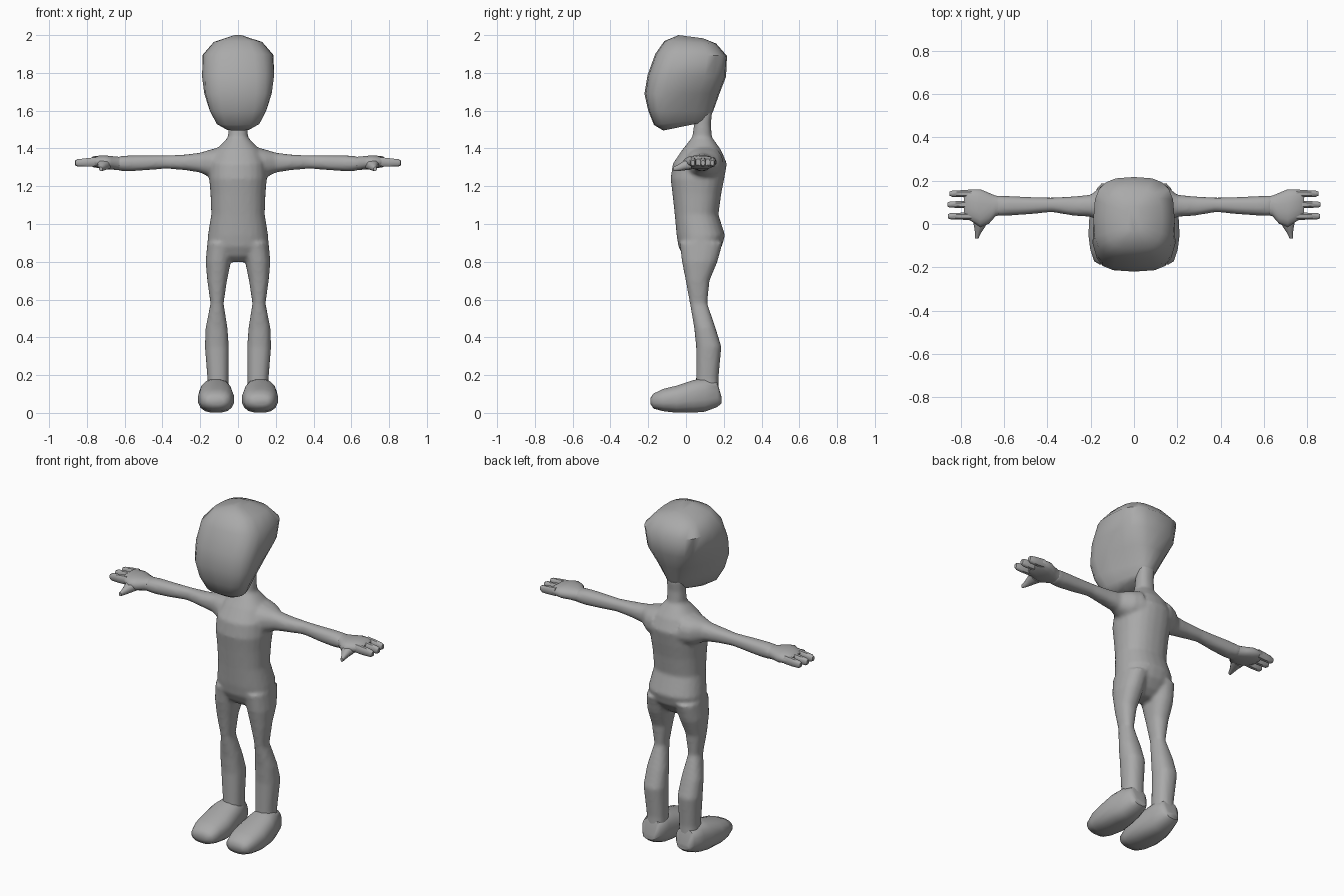
import bpy, bmesh, math

grey = bpy.data.materials.new("plain_grey")
grey.diffuse_color = (0.4, 0.4, 0.4, 1)


def spow(v, e):
    return math.copysign(abs(v) ** e, v)


def skin(bm, loops):
    """Bridge a list of point loops and cap both ends."""
    rows = [[bm.verts.new(p) for p in loop] for loop in loops]
    n = len(rows[0])
    for a, b in zip(rows, rows[1:]):
        for i in range(n):
            j = (i + 1) % n
            bm.faces.new((a[i], a[j], b[j], b[i]))
    bm.faces.new(rows[0][::-1])
    bm.faces.new(rows[-1])


def loft(bm, axis, rings, n=16, p=2.3, s=1):
    """Rings are (position along axis, a min, a max, b min, b max); s=-1 mirrors in x."""
    loops = []
    for t, a0, a1, b0, b1 in rings:
        loop = []
        for i in range(n):
            ang = 2 * math.pi * (i + 0.5) / n
            a = (a0 + a1) / 2 + (a1 - a0) / 2 * spow(math.cos(ang), 2 / p)
            b = (b0 + b1) / 2 + (b1 - b0) / 2 * spow(math.sin(ang), 2 / p)
            x, y, z = {'x': (t, a, b), 'y': (a, t, b), 'z': (a, b, t)}[axis]
            loop.append((s * x, y, z))
        loops.append(loop)
    skin(bm, loops)


def finish(name, bm, angle=50):
    bmesh.ops.recalc_face_normals(bm, faces=bm.faces)
    me = bpy.data.meshes.new(name)
    bm.to_mesh(me)
    bm.free()
    me.materials.append(grey)
    ob = bpy.data.objects.new(name, me)
    bpy.context.collection.objects.link(ob)
    bpy.ops.object.select_all(action='DESELECT')
    ob.select_set(True)
    bpy.context.view_layer.objects.active = ob
    bpy.ops.object.shade_smooth_by_angle(angle=math.radians(angle))
    return ob


# body: torso, neck, legs and arms fused into one skin
torso = [(.80, .06, .02, .11), (.83, .12, -.015, .15), (.88, .163, -.04, .19),
         (.94, .16, -.05, .207), (1.05, .142, -.06, .172), (1.16, .146, -.072, .187),
         (1.24, .153, -.082, .203), (1.32, .15, -.07, .217), (1.39, .118, -.022, .187),
         (1.46, .052, .033, .137), (1.53, .05, .043, .132), (1.60, .05, .05, .14)]
leg = [(.10, .05, .165, .05, .175), (.18, .05, .162, .053, .172), (.35, .048, .176, .053, .188),
       (.45, .055, .172, .043, .157), (.58, .076, .146, .02, .113), (.70, .058, .163, -.002, .125),
       (.80, .037, .172, -.022, .167), (.90, .02, .163, -.035, .195)]
arm = [(.09, -.01, .20, 1.235, 1.41), (.145, .005, .18, 1.245, 1.395), (.20, .033, .135, 1.272, 1.378),
       (.28, .038, .128, 1.285, 1.368), (.38, .055, .122, 1.293, 1.363), (.48, .045, .125, 1.285, 1.363),
       (.58, .038, .13, 1.278, 1.363), (.64, .036, .132, 1.282, 1.358)]
bm = bmesh.new()
loft(bm, 'z', [(z, -w, w, f, b) for z, w, f, b in torso], n=24)
for s in (1, -1):
    loft(bm, 'z', leg, s=s)
    loft(bm, 'x', arm, s=s)
body = finish("body", bm)
rm = body.modifiers.new("fuse", 'REMESH')
rm.mode = 'VOXEL'
rm.voxel_size = 0.01
rm.use_smooth_shade = True
sm = body.modifiers.new("soften", 'SMOOTH')
sm.factor = 0.5
sm.iterations = 6

# head: wide face, back tapering down to the neck
# (front z, back z, front y, back y, front half width, back half width)
head = [(1.495, 1.54, -.12, .10, .08, .04), (1.525, 1.555, -.17, .125, .145, .045),
        (1.60, 1.60, -.20, .145, .19, .06), (1.69, 1.69, -.22, .177, .212, .11),
        (1.79, 1.78, -.203, .212, .21, .165), (1.90, 1.89, -.163, .217, .19, .185),
        (1.968, 1.955, -.115, .16, .13, .13), (2.0, 1.983, -.04, .09, .03, .03)]
n, e = 20, 2 / 3
loops = []
for zf, zb, yf, yb, wf, wb in head:
    loop = []
    for i in range(n):
        ang = 2 * math.pi * i / n
        u, v = spow(math.cos(ang), e), spow(math.sin(ang), e)
        k = (v + 1) / 2
        loop.append((u * (wf + (wb - wf) * k), yf + (yb - yf) * k, zf + (zb - zf) * k))
    loops.append(loop)
bm = bmesh.new()
skin(bm, loops)
finish("head", bm)

# hands: palm, three fingers and a thumb; feet: rounded shoe shape
palm = [(.60, .045, .125, 1.287, 1.353), (.64, .035, .132, 1.285, 1.357), (.67, .0, .145, 1.288, 1.36),
        (.71, -.015, .162, 1.29, 1.364), (.765, .02, .16, 1.30, 1.36), (.785, .03, .15, 1.31, 1.345)]
thumb = [(.03, .66, .75, 1.288, 1.35), (-.01, .685, .74, 1.284, 1.335),
         (-.04, .705, .735, 1.28, 1.315), (-.066, .718, .735, 1.28, 1.302)]
foot = [(-.187, .075, .16, .045, .08), (-.172, .045, .185, .022, .103), (-.12, .03, .203, .008, .128),
        (-.05, .02, .212, .0, .145), (.04, .028, .207, .0, .175), (.10, .038, .19, .005, .185),
        (.165, .05, .172, .03, .165), (.188, .075, .15, .05, .085)]
for s, side in ((1, "left"), (-1, "right")):
    bm = bmesh.new()
    loft(bm, 'x', palm, s=s)
    for y, tip in ((.036, .86), (.09, .862), (.14, .852)):
        loft(bm, 'x', [(.75, y - .019, y + .019, 1.305, 1.355), (.80, y - .017, y + .017, 1.302, 1.35),
                       (tip - .012, y - .015, y + .015, 1.303, 1.344),
                       (tip, y - .01, y + .01, 1.31, 1.338)], n=8, p=2.6, s=s)
    loft(bm, 'y', thumb, n=10, s=s)
    finish(side + "_hand", bm)

    bm = bmesh.new()
    loft(bm, 'y', foot, p=2.5, s=s)
    finish(side + "_foot", bm)
